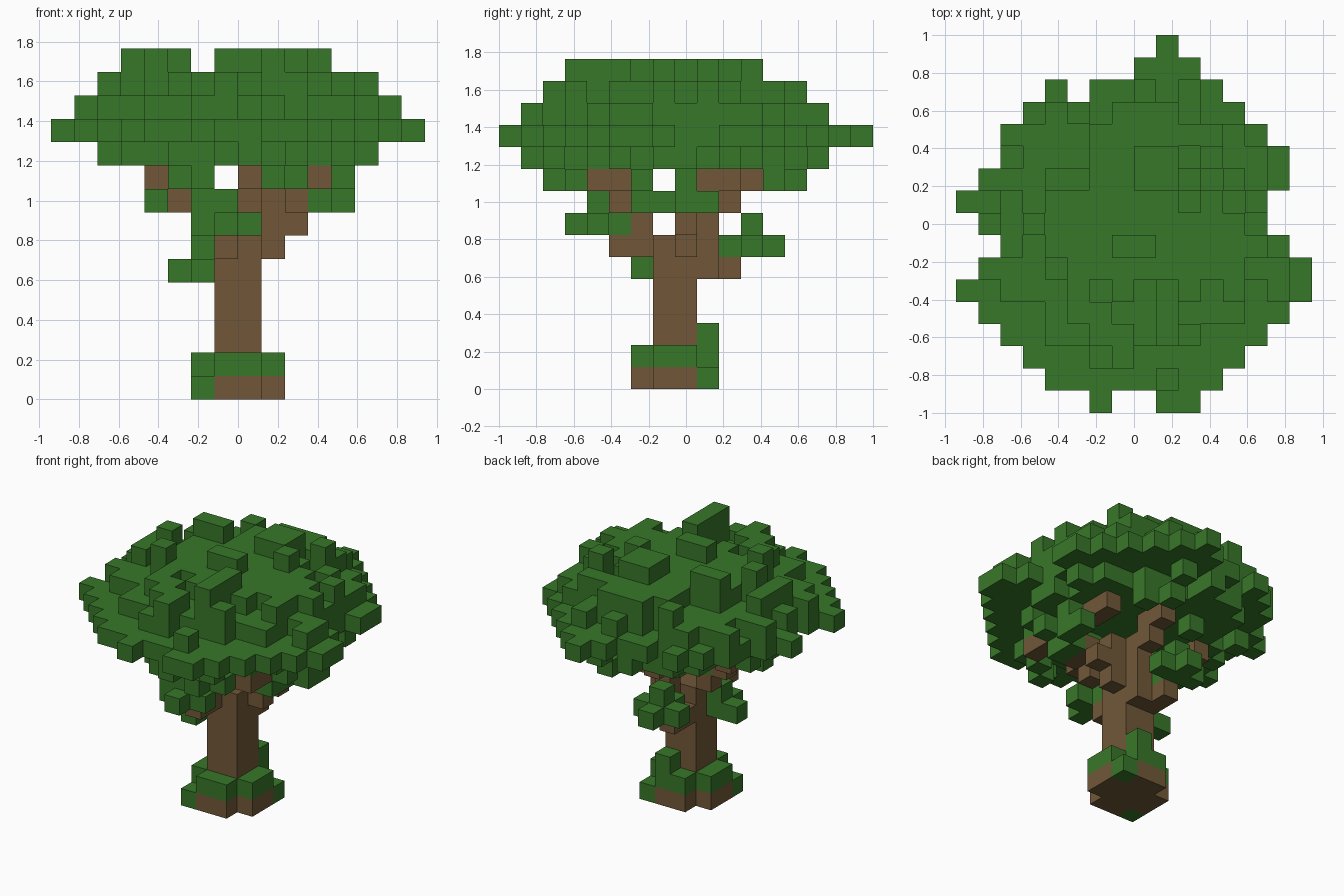
import bpy, bmesh, random
from mathutils import Vector

S = 2 / 17          # edge of one block
rng = random.Random(11)

if "Cube" in bpy.data.objects:
    bpy.data.objects.remove(bpy.data.objects["Cube"])


def material(name, colour):
    m = bpy.data.materials.new(name)
    m.use_nodes = True
    m.diffuse_color = (*colour, 1)
    m.node_tree.nodes["Principled BSDF"].inputs["Base Color"].default_value = (*colour, 1)
    return m


def box(xs, ys, zs):
    """Cells of a block-filled box; each range is a number or an inclusive pair."""
    spans = [range(r[0], r[1] + 1) if isinstance(r, tuple) else (r,) for r in (xs, ys, zs)]
    return {(x, y, z) for x in spans[0] for y in spans[1] for z in spans[2]}


def boxes(*specs):
    return set().union(*(box(*s) for s in specs))


def disc(z, rx, ry, core, x_range, y_range):
    """Ragged round layer: solid core, thinning randomly to the rim."""
    cells = set()
    for x, y, _ in sorted(box(x_range, y_range, z)):
        r = (((x + 0.5) / rx) ** 2 + (y / ry) ** 2) ** 0.5
        if r < core + (1 - core) * rng.random():
            cells.add((x, y, z))
    return cells


def build(name, cells, solid, mat):
    """Mesh of the outer faces of the cells, skipping faces against other blocks."""
    bm = bmesh.new()
    for c in sorted(cells):
        centre = Vector((c[0] + 0.5, c[1], c[2] + 0.5))
        for axis in range(3):
            for sign in (-1, 1):
                n = Vector((0, 0, 0))
                n[axis] = sign
                if tuple(int(a + b) for a, b in zip(c, n)) in solid:
                    continue
                u = Vector((0, 0, 0))
                u[(axis + 1) % 3] = 1
                v = n.cross(u)
                corners = (-u - v, u - v, u + v, v - u)
                bm.faces.new([bm.verts.new((centre + (n + k) / 2) * S) for k in corners])
    bmesh.ops.remove_doubles(bm, verts=bm.verts, dist=S / 100)
    mesh = bpy.data.meshes.new(name)
    bm.to_mesh(mesh)
    bm.free()
    mesh.materials.append(mat)
    bpy.context.collection.objects.link(bpy.data.objects.new(name, mesh))


bark = material("bark_brown", (0.165, 0.097, 0.04))
leaf = material("leaf_green", (0.039, 0.185, 0.022))
parts = {}

# Trunk with a cross-shaped foot
parts["trunk"] = (boxes(((-1, 0), (-1, 0), (0, 6)),
                        ((-1, 0), (-2, 1), 0), ((-2, 1), (-1, 0), 0)), bark)

# Moss ring round the foot
parts["foot_moss"] = (boxes(((-1, 0), -2, 1), ((-1, 0), 1, 1), (-2, (-1, 0), 1),
                            (1, (-1, 0), 1), (1, 1, 0), (-2, -2, 0), (0, 1, 2)), leaf)

# Branches, each climbing outward in steps
parts["front_branch"] = (boxes((-1, (-3, -2), 6), (-1, -2, 7), (-1, -3, 8),
                               (0, -3, 8), (0, (-4, -3), 9)), bark)
parts["back_branch"] = (boxes((0, 1, (5, 7)), (-1, (1, 2), 5), (0, (1, 2), 8),
                              (0, (2, 3), 9)), bark)
parts["left_branch"] = (boxes((1, 0, (6, 7)), (2, 0, 7), (1, 0, 8), (2, (-2, -1), 8),
                              (3, (-4, -3), 9), (3, (1, 2), 9)), bark)
parts["right_branch"] = (boxes((-2, 0, 7), (-3, 0, 8), (-4, (0, 1), 9)), bark)

# Low leaf clumps hanging on the branches
parts["front_leaf_clump"] = (boxes((-1, -5, 7), ((-2, 0), -4, 7), (-1, -3, 7),
                                   ((-2, -1), -4, 8)), leaf)
parts["back_leaf_clump"] = (boxes((-1, (2, 4), 6), (0, 3, 6), (-2, 3, 6), (-1, 3, 7)), leaf)
parts["right_leaf_clump"] = (boxes((-3, -1, 5), (-2, (-2, -1), 5), (-2, -1, 6)), leaf)
parts["upper_leaf_clumps"] = (boxes(
    (3, (-2, -1), 8), (4, (0, 1), 8), (-4, -2, 8), (-2, 0, 8),
    (1, -6, 9), (2, -5, 9), (4, -2, 9), (4, 0, 9), (1, -2, 9),
    (-3, -4, 9), (-2, -5, 9), (-3, -2, 9), (-2, -3, 9), (-2, 3, 9),
    (1, 5, 9), (2, 4, 9)), leaf)

# Widest canopy layer: first and last block of each row, front to back
rows = [(-2, 2), (-4, 3), (-5, 4), (-6, 5), (-7, 6), (-8, 7), (-7, 7), (-6, 6), (-7, 5),
        (-8, 5), (-7, 6), (-6, 6), (-6, 5), (-5, 4), (-4, 3), (0, 2), (1, 1)]
wide = boxes(*((row, y - 8, 11) for y, row in enumerate(rows)))
wide -= boxes(((-1, 0), -8, 11), (-3, 6, 11))

# Ragged layers below and above it
lower = disc(10, 6.3, 6.9, 0.66, (-6, 5), (-7, 6))
upper = disc(12, 7.5, 7.3, 0.7, (-7, 6), (-7, 6)) & {(x, y, 12) for x, y, _ in wide}
crown = disc(13, 6.4, 6.3, 0.4, (-6, 5), (-6, 5))
lower |= boxes((-6, 0, 10), (5, -1, 10), (0, -7, 10), (1, 6, 10))
upper |= boxes((-7, -2, 12), (6, -2, 12), (1, -7, 12), (0, 6, 12))
crown |= boxes((-6, -1, 13), (5, 1, 13), (-1, -6, 13), (1, 5, 13))
upper |= {(x, y, 12) for x, y, _ in crown}

# Loose tufts on top
tufts = boxes(((-4, -3), 2, 14), ((0, 1), (2, 3), 14), (3, 3, 14), (-5, 0, 14),
              ((-1, 0), -1, 14), (1, (-5, -3), 14), (2, 1, 14), (-4, -2, 14))
crown |= {(x, y, 13) for x, y, _ in tufts}
parts["canopy"] = (lower | wide | upper | crown | tufts, leaf)

solid = set().union(*(cells for cells, _ in parts.values()))
taken = set()
for name, (cells, mat) in parts.items():
    build(name, cells - taken, solid, mat)
    taken |= cells
